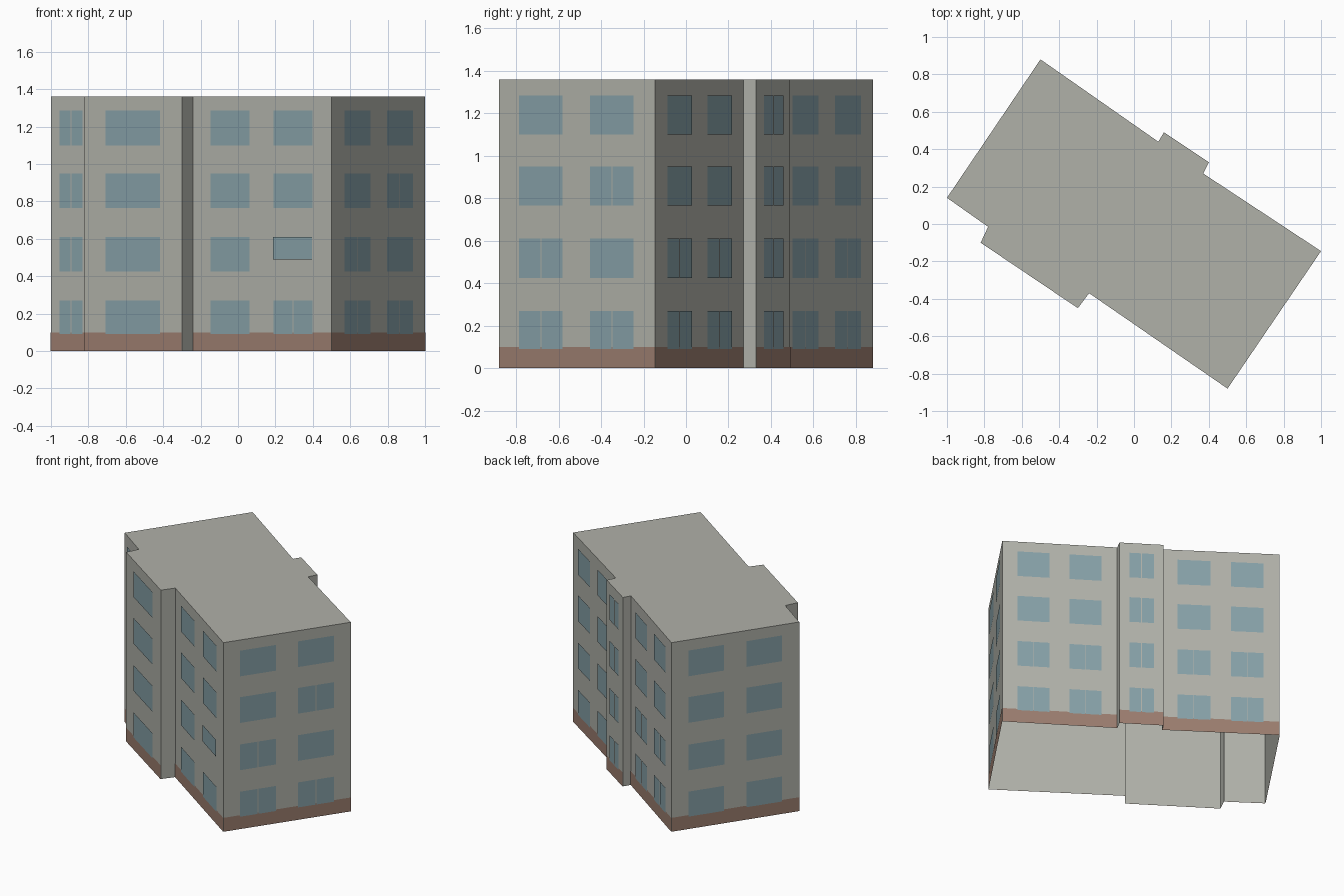
import bpy
from mathutils import Vector

cube = bpy.data.objects.get("Cube")
if cube:
    bpy.data.objects.remove(cube, do_unlink=True)

HEIGHT, BASE_TOP = 1.36, 0.10
FLOORS = [(0.09, 0.27), (0.425, 0.61), (0.765, 0.95), (1.10, 1.285)]
PAIR_A, PAIR_B, SINGLE = (0.135, 0.415), (0.59, 0.87), (0.22, 0.78)
ALL = (0, 1, 2, 3)


def material(name, rgb):
    m = bpy.data.materials.new(name)
    m.use_nodes = True
    m.diffuse_color = (*rgb, 1)
    m.node_tree.nodes["Principled BSDF"].inputs["Base Color"].default_value = (*rgb, 1)
    return m


wall_grey = material("wall grey", (0.434, 0.440, 0.397))
base_brown = material("base brown", (0.328, 0.205, 0.158))
glass_blue = material("glass blue", (0.238, 0.352, 0.386))


def mesh_object(name, verts, faces, mat):
    me = bpy.data.meshes.new(name)
    me.from_pydata(verts, [], faces)
    me.materials.append(mat)
    ob = bpy.data.objects.new(name, me)
    bpy.context.collection.objects.link(ob)
    return ob


class Plates:
    """Collects flat plates that lie just outside a wall."""

    def __init__(self):
        self.verts, self.faces = [], []

    def add(self, a, b, span, z0, z1, offset):
        d = b - a
        out = Vector((-d.y, d.x)).normalized() * offset
        p, q = (a + d * t + out for t in span)
        n = len(self.verts)
        self.verts += [(*q, z0), (*p, z0), (*p, z1), (*q, z1)]
        self.faces.append((n, n + 1, n + 2, n + 3))


# Footprint, clockwise from the back corner
plan = [Vector(p) for p in [
    (-0.50, 0.88), (0.13, 0.44), (0.16, 0.49), (0.40, 0.33), (0.37, 0.27),
    (1.0, -0.145), (0.50, -0.88), (-0.24, -0.37), (-0.30, -0.45),
    (-0.82, -0.10), (-0.78, -0.015), (-1.0, 0.14)]]
count = len(plan)

# Wall shell with roof, open underneath
verts = [(*p, z) for z in (0, HEIGHT) for p in plan]
faces = [((i + 1) % count, i, i + count, (i + 1) % count + count) for i in range(count)]
faces.append(tuple(reversed(range(count, 2 * count))))
mesh_object("building_shell", verts, faces, wall_grey)

# Each main wall: (first corner, [(window span, floors with a split pane)])
walls = [
    (0, [(PAIR_A, (0, 1)), (PAIR_B, (0, 1))]),
    (2, [(SINGLE, ALL)]),
    (4, [(PAIR_A, (0, 1)), (PAIR_B, (0, 1))]),
    (5, [(PAIR_A, (0, 2)), (PAIR_B, (0, 1))]),
    (6, [(PAIR_A, (0,)), (PAIR_B, ())]),
    (8, [(SINGLE, ())]),
    (10, [(SINGLE, ALL)]),
    (11, [(PAIR_A, ()), (PAIR_B, ())]),
]
# Windows that stand slightly proud, and one with a short pane: (wall, column, floor)
proud = {(6, 0, 1), (11, 1, 1)}
short = {(6, 0, 1)}

base, windows = Plates(), Plates()
for corner, columns in walls:
    a, b = plan[corner], plan[(corner + 1) % count]
    base.add(a, b, (0, 1), 0, BASE_TOP, 0.002)
    for c, ((t0, t1), split) in enumerate(columns):
        for f, (z0, z1) in enumerate(FLOORS):
            key = (corner, c, f)
            offset = 0.008 if key in proud else 0.004
            low = z0 + 0.065 if key in short else z0
            if f in split:
                mid, gap = (t0 + t1) / 2, 0.0025 / (b - a).length
                spans = [(t0, mid - gap), (mid + gap, t1)]
            else:
                spans = [(t0, t1)]
            for span in spans:
                windows.add(a, b, span, low, z1, offset)

mesh_object("base_band", base.verts, base.faces, base_brown)
mesh_object("windows", windows.verts, windows.faces, glass_blue)
